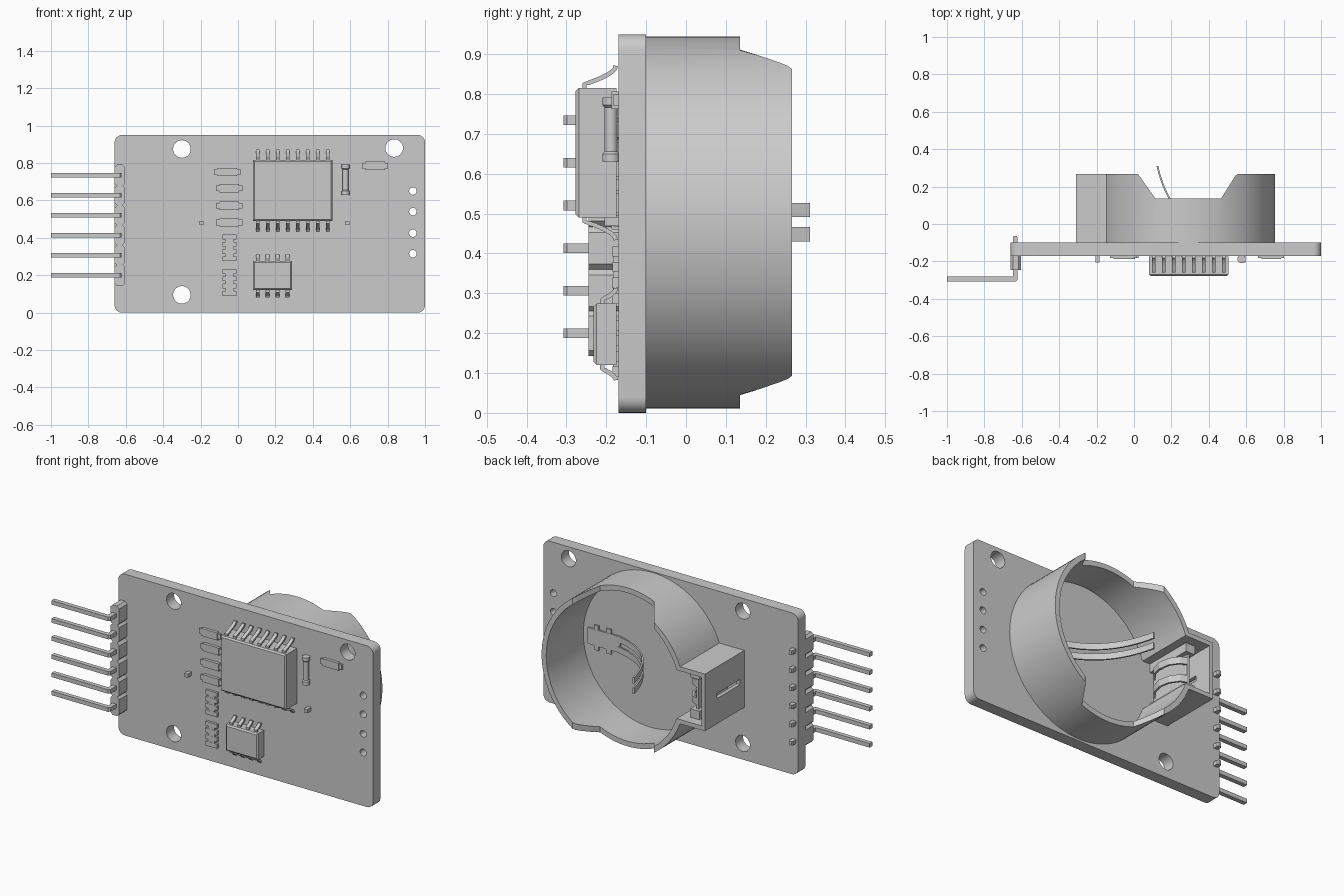
import bpy, bmesh, math
from mathutils import Vector

if "Cube" in bpy.data.objects:
    bpy.data.objects.remove(bpy.data.objects["Cube"])


def finish(name, bm, smooth=False):
    bmesh.ops.recalc_face_normals(bm, faces=bm.faces)
    me = bpy.data.meshes.new(name)
    bm.to_mesh(me)
    bm.free()
    ob = bpy.data.objects.new(name, me)
    bpy.context.collection.objects.link(ob)
    if smooth:
        shade(ob)
    return ob


def activate(ob):
    bpy.ops.object.select_all(action='DESELECT')
    ob.select_set(True)
    bpy.context.view_layer.objects.active = ob


def shade(ob):
    activate(ob)
    bpy.ops.object.shade_smooth_by_angle(angle=math.radians(30))


def extrude(bm, pts, vec):
    """Closed prism from a planar 3D outline."""
    a = [bm.verts.new(p) for p in pts]
    b = [bm.verts.new(Vector(p) + Vector(vec)) for p in pts]
    bm.faces.new(a)
    bm.faces.new(b[::-1])
    n = len(a)
    for i in range(n):
        bm.faces.new((a[i], b[i], b[(i + 1) % n], a[(i + 1) % n]))


def plate(bm, xz, y0, y1):
    extrude(bm, [(x, y0, z) for x, z in xz], (0, y1 - y0, 0))


def block(bm, x0, x1, y0, y1, z0, z1):
    plate(bm, [(x0, z0), (x1, z0), (x1, z1), (x0, z1)], y0, y1)


def circle(cx, cz, r, n=32):
    return [(cx + r * math.cos(2 * math.pi * i / n), cz + r * math.sin(2 * math.pi * i / n))
            for i in range(n)]


def thick(path, t):
    """2D path widened into a closed strip outline."""
    p = [Vector(q) for q in path]
    left, right = [], []
    for i in range(len(p)):
        d = (p[min(i + 1, len(p) - 1)] - p[max(i - 1, 0)]).normalized()
        n = Vector((-d.y, d.x)) * t / 2
        left.append(p[i] + n)
        right.append(p[i] - n)
    return left + right[::-1]


def cut(ob, cutter):
    m = ob.modifiers.new("cut", 'BOOLEAN')
    m.operation, m.solver, m.object = 'DIFFERENCE', 'EXACT', cutter
    activate(ob)
    bpy.ops.object.modifier_apply(modifier=m.name)
    bpy.data.objects.remove(cutter)


FRONT, BACK = -0.17, -0.10

# Circuit board with rounded corners and drilled holes
r, outline = 0.04, []
for cx, cz, a0 in ((0.96, 0.91, 0), (-0.62, 0.91, 90), (-0.62, 0.04, 180), (0.96, 0.04, 270)):
    for k in range(7):
        a = math.radians(a0 + 15 * k)
        outline.append((cx + r * math.cos(a), cz + r * math.sin(a)))
bm = bmesh.new()
plate(bm, outline, FRONT, BACK)
board = finish("circuit_board", bm)
bm = bmesh.new()
for x, z in ((-0.30, 0.875), (0.835, 0.88), (-0.30, 0.095)):
    plate(bm, circle(x, z, 0.047), -0.3, 0.0)
for z in (0.315, 0.425, 0.54, 0.65):
    plate(bm, circle(0.935, z, 0.02, 20), -0.3, 0.0)
cut(board, finish("hole_cutter", bm))
shade(board)

# Battery holder: round cup merged with a terminal box
CX, CZ = 0.288, 0.478


def cup_outline(rad, half, x_end):
    a = math.pi - math.asin(half / rad)
    pts = [(CX + rad * math.cos(t), CZ + rad * math.sin(t))
           for t in (-a + 2 * a * i / 80 for i in range(81))]
    return pts + [(x_end, CZ + half), (x_end, CZ - half)]


bm = bmesh.new()
plate(bm, cup_outline(0.467, 0.168, -0.31), BACK, 0.266)
holder = finish("battery_holder", bm)
bm = bmesh.new()
plate(bm, cup_outline(0.437, 0.143, -0.288), -0.08, 0.4)
cut(holder, finish("cavity_cutter", bm))
bm = bmesh.new()
extrude(bm, [(-0.05, 0.4, -0.2), (0.02, 0.268, -0.2), (0.03, 0.255, -0.2), (0.115, 0.135, -0.2),
             (0.465, 0.135, -0.2), (0.54, 0.255, -0.2), (0.555, 0.268, -0.2), (0.62, 0.4, -0.2)],
        (0, 0, 1.4))
cut(holder, finish("notch_cutter", bm))
bm = bmesh.new()
block(bm, -0.4, -0.25, -0.06, 0.155, 0.46, 0.49)
cut(holder, finish("slot_cutter", bm))
shade(holder)

# Battery spring: toothed base plate and two curved strips
bm = bmesh.new()
block(bm, 0.48, 0.69, -0.082, -0.07, 0.43, 0.526)
for x in (0.54, 0.62):
    block(bm, x, x + 0.03, -0.082, -0.071, 0.405, 0.551)
p0, p1, p2 = Vector((0.49, -0.072)), Vector((0.2, -0.02)), Vector((0.125, 0.31))
arc = [p0 * (1 - t) ** 2 + p1 * 2 * t * (1 - t) + p2 * t * t for t in (i / 16 for i in range(17))]
for z in (0.43, 0.491):
    extrude(bm, [(p.x, p.y, z) for p in thick(arc, 0.009)], (0, 0, 0.036))
finish("battery_spring", bm, True)

# Side terminal in the box
bm = bmesh.new()
block(bm, -0.215, -0.20, -0.08, 0.19, 0.38, 0.576)
for z in (0.405, 0.511):
    extrude(bm, [(p[0], p[1], z) for p in thick(
        [(-0.208, 0.185), (-0.17, 0.17), (-0.135, 0.12), (-0.125, 0.06), (-0.14, 0.0), (-0.18, -0.05)],
        0.012)], (0, 0, 0.04))
for z in (0.335, 0.571):
    block(bm, -0.235, -0.175, -0.08, 0.21, z, z + 0.05)
finish("side_terminal", bm)

# Holder solder posts poking through the board
for i, x in enumerate((-0.195, 0.585)):
    bm = bmesh.new()
    block(bm, x - 0.011, x + 0.011, -0.205, -0.09, 0.469, 0.491)
    finish(f"solder_post_{i}", bm)

# Pin header: notched strip and six bent pins
pitch, z0 = 0.1068, 0.2
strip = bmesh.new()
for i in range(6):
    zc, h, c = z0 + pitch * i, pitch / 2, 0.014
    if i == 0 or i == 5:
        h += 0.004
    plate(strip, [(-0.66, zc - h + c), (-0.646, zc - h), (-0.617, zc - h), (-0.603, zc - h + c),
                  (-0.603, zc + h - c), (-0.617, zc + h), (-0.646, zc + h), (-0.66, zc + h - c)],
          -0.245, FRONT)
    bm = bmesh.new()
    extrude(bm, [(-1.0, -0.308, zc - 0.012), (-0.632, -0.308, zc - 0.012), (-0.622, -0.298, zc - 0.012),
                 (-0.622, -0.072, zc - 0.012), (-0.628, -0.064, zc - 0.012), (-0.642, -0.064, zc - 0.012),
                 (-0.648, -0.072, zc - 0.012), (-0.648, -0.282, zc - 0.012), (-1.0, -0.282, zc - 0.012)],
            (0, 0, 0.024))
    finish(f"header_pin_{i}", bm)
finish("header_strip", strip)


# Chips with rows of gull-wing legs
def chip(name, x0, x1, za, zb, top, count, reach):
    bm = bmesh.new()
    block(bm, x0, x1, top, FRONT - 0.004, za, zb)
    bmesh.ops.bevel(bm, geom=[e for e in bm.edges if all(v.co.y < top + 0.001 for v in e.verts)],
                    offset=0.008, segments=1, affect='EDGES')
    finish(name + "_body", bm)
    bm = bmesh.new()
    ys = top + 0.022
    drop = FRONT - 0.006 - ys
    for i in range(count):
        x = x0 + 0.025 + i * (x1 - x0 - 0.05) / (count - 1)
        for edge, s in ((zb, 1), (za, -1)):
            path = [(edge - s * 0.01, ys), (edge + s * 0.01, ys)]
            for k in range(1, 8):
                a = k / 7 * math.pi / 2
                path.append((edge + s * (0.01 + (reach - 0.01) * (1 - math.cos(a)) ** 0.7),
                             ys + drop * math.sin(a) ** 1.3))
            extrude(bm, [(x - 0.01, p.y, p.x) for p in thick(path, 0.011)], (0.02, 0, 0))
    finish(name + "_legs", bm, True)


chip("clock_chip", 0.08, 0.505, 0.49, 0.815, -0.277, 8, 0.056)
chip("memory_chip", 0.08, 0.29, 0.12, 0.275, -0.232, 4, 0.038)

# Small two-ended parts: body with end caps
for i, (x, z) in enumerate(((-0.057, 0.752), (-0.047, 0.665), (-0.047, 0.572), (-0.047, 0.482), (0.733, 0.785))):
    bm = bmesh.new()
    block(bm, x - 0.052, x + 0.052, -0.187, FRONT, z - 0.022, z + 0.022)
    for s in (-1, 1):
        a, b = sorted((x + s * 0.05, x + s * 0.07))
        block(bm, a, b, -0.182, FRONT, z - 0.015, z + 0.015)
    finish(f"capacitor_{i}", bm)

# Resistor arrays with scalloped sides
for i, za in enumerate((0.09, 0.275)):
    bm = bmesh.new()
    block(bm, -0.066, -0.024, -0.183, FRONT, za, za + 0.143)
    for k in range(4):
        z = za + k * 0.039
        block(bm, -0.082, -0.008, -0.184, FRONT, z, z + 0.026)
    finish(f"resistor_array_{i}", bm)

# Glass diode: lathed dumbbell standing along z
prof = [(0.63, 0.022), (0.65, 0.022), (0.656, 0.016), (0.766, 0.016), (0.772, 0.022), (0.792, 0.022)]
bm = bmesh.new()
rings = [[bm.verts.new((x, y, z)) for x, y in circle(0.575, -0.188, rad, 20)] for z, rad in prof]
for a, b in zip(rings, rings[1:]):
    for k in range(20):
        bm.faces.new((a[k], a[(k + 1) % 20], b[(k + 1) % 20], b[k]))
bm.faces.new(rings[0])
bm.faces.new(rings[-1])
finish("glass_diode", bm, True)
